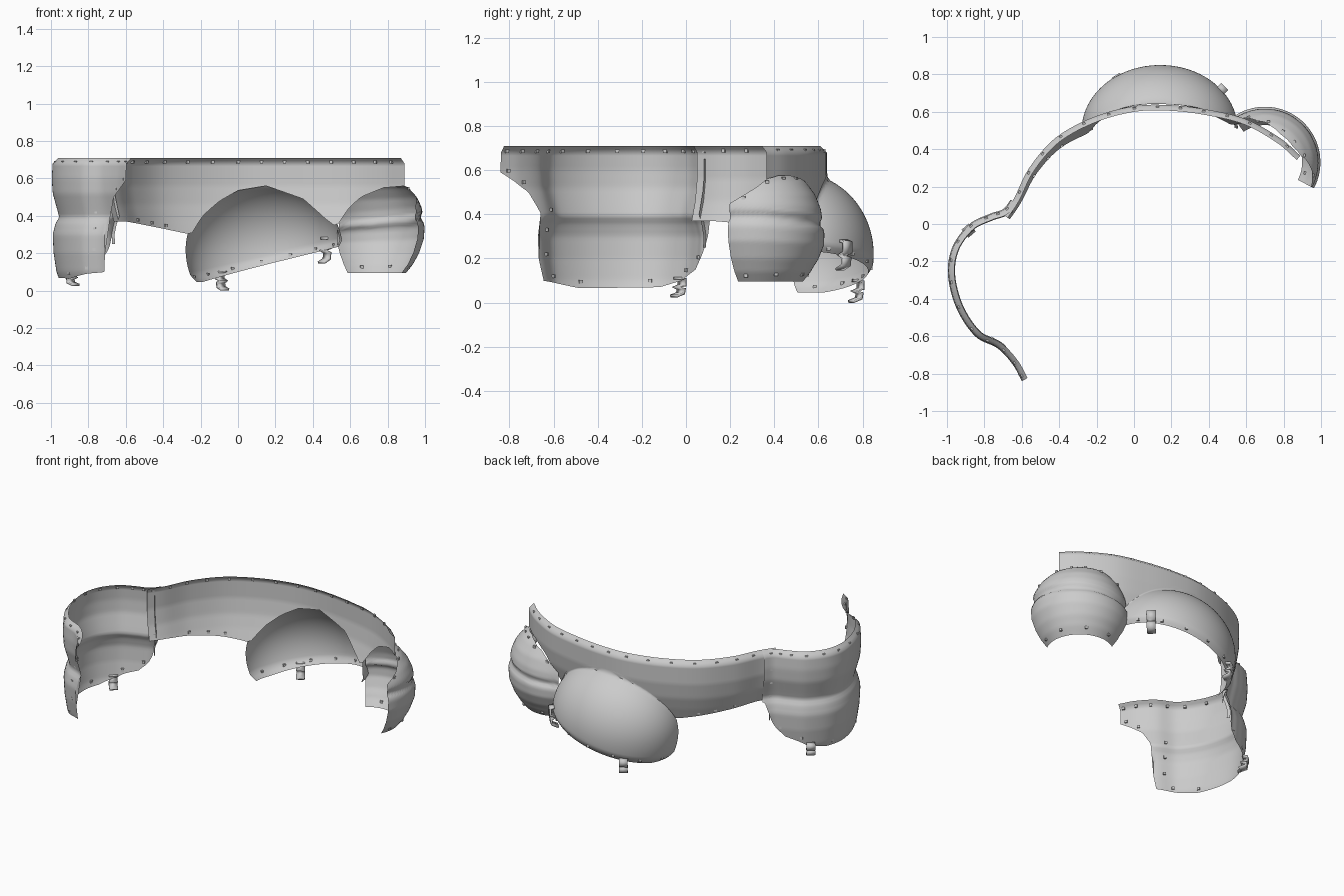
import bpy, bmesh, math
from mathutils import Vector

cube = bpy.data.objects.get("Cube")
if cube:
    bpy.data.objects.remove(cube)


def material(name, v):
    m = bpy.data.materials.new(name)
    m.use_nodes = True
    m.diffuse_color = (v, v, v, 1)
    m.node_tree.nodes["Principled BSDF"].inputs["Base Color"].default_value = (v, v, v, 1)
    return m


GREY = material("plain grey", 0.6)


def interp(table, x):
    if x <= table[0][0]:
        return table[0][1]
    for (a, u), (b, v) in zip(table, table[1:]):
        if x <= b:
            return u + (v - u) * (x - a) / (b - a)
    return table[-1][1]


def smooth_path(pts, steps=8):
    """Smooth plan curve: list of (point, unit normal to its left)."""
    p = [Vector(q) for q in pts]
    p = [2 * p[0] - p[1]] + p + [2 * p[-1] - p[-2]]
    out = []
    for i in range(1, len(p) - 2):
        a, b, c, d = p[i - 1:i + 3]
        for k in range(steps + (i == len(p) - 3)):
            t = k / steps
            out.append(0.5 * (2 * b + (c - a) * t + (2 * a - 5 * b + 4 * c - d) * t * t
                              + (3 * b - a - 3 * c + d) * t ** 3))
    res = []
    for i, q in enumerate(out):
        t = (out[min(i + 1, len(out) - 1)] - out[max(i - 1, 0)]).normalized()
        res.append((q, Vector((-t.y, t.x))))
    return res


def finish(name, bm, angle=50):
    me = bpy.data.meshes.new(name)
    bm.to_mesh(me)
    bm.free()
    me.materials.append(GREY)
    ob = bpy.data.objects.new(name, me)
    bpy.context.collection.objects.link(ob)
    bpy.ops.object.select_all(action='DESELECT')
    ob.select_set(True)
    bpy.context.view_layer.objects.active = ob
    bpy.ops.object.shade_smooth_by_angle(angle=math.radians(angle))
    return ob


def sheet(name, columns):
    """Skin a list of top-to-bottom point columns."""
    bm = bmesh.new()
    vs = [[bm.verts.new(p) for p in col] for col in columns]
    for a, b in zip(vs, vs[1:]):
        for j in range(len(a) - 1):
            bm.faces.new((a[j], b[j], b[j + 1], a[j + 1]))
    bmesh.ops.remove_doubles(bm, verts=bm.verts, dist=0.0004)
    return finish(name, bm)


TOP = 0.71
ROWS = [TOP - 0.015 * k for k in range(44)]

# Side panel: plan curve, lower edge by y, pinched section by height
side_path = smooth_path([(-.6, -.84), (-.65, -.75), (-.73, -.665), (-.85, -.6), (-.95, -.45),
                         (-.995, -.27), (-.97, -.12), (-.88, .0), (-.77, .055), (-.7, .08), (-.66, .13)])
side_edge = [(-.84, .59), (-.78, .55), (-.72, .5), (-.685, .41), (-.67, .1), (-.5, .065),
             (-.1, .07), (0, .1), (.06, .15), (.09, .25), (.12, .37)]
side_off = [(.06, -.04), (.1, -.025), (.2, -.01), (.3, -.005), (.36, -.02), (.39, -.04),
            (.43, -.03), (.52, -.005), (.6, 0), (.68, -.005), (.71, -.035)]

# Back wall: plan curve, lower edge by x, section by height
wall_path = smooth_path([(-.7, .05), (-.64, .14), (-.56, .3), (-.42, .46), (-.22, .57), (0, .63),
                         (.2, .635), (.4, .61), (.6, .56), (.78, .46), (.89, .365)])
wall_edge = [(-.64, .37), (-.28, .3), (-.2, .4), (-.1, .48), (0, .535), (.15, .56), (.35, .49),
             (.48, .38), (.54, .34), (.6, .44), (.66, .5), (.78, .55), (.9, .56)]
wall_off = [(.3, -.07), (.38, -.04), (.46, -.015), (.56, 0), (.68, 0), (.71, -.03)]
wall_line = [(q.x, q.y) for q, n in wall_path]


def panel(name, path, axis, edge, off):
    cols = []
    for q, n in path:
        low = interp(edge, q[axis])
        col = []
        for z in ROWS:
            z = max(z, low)
            p = q + n * interp(off, z)
            col.append((p.x, p.y, z))
        cols.append(col)
    return sheet(name, cols)


panel("side_panel", side_path, 1, side_edge, side_off)
panel("back_wall", wall_path, 0, wall_edge, wall_off)


# Large rear bulge: half dome with a slanted, slightly curled lower edge
def dome_point(deg, t):
    c, s = math.cos(math.radians(deg)), math.sin(math.radians(deg))
    low = max(.045, .05 + (.14 + .39 * c + .2) * .253)
    z = low + (.585 - low) * t
    if z > .22:
        r = math.sqrt(max(0, 1 - ((z - .22) / .37) ** 2))
    else:
        r = 1 - .09 * ((.22 - z) / .17) ** 2
    r -= .05 * max(0, 1 - (z - low) / .035)
    x, y = .14 + .42 * r * c, .5 + .35 * r * s
    return Vector((x, max(y, interp(wall_line, x) + interp(wall_off, z) + .004), z))


sheet("rear_bulge", [[dome_point(184 - 4 * i, 1 - (j / 28) ** 1.0) for j in range(29)]
                     for i in range(48)])

# Corner bulge: round cup with a groove and a tapering lower half
cup_top = [(-28, .45), (10, .56), (30, .575), (60, .575), (80, .56), (100, .53), (115, .47), (125, .42)]
cup_r = [(.09, .195), (.14, .235), (.2, .268), (.28, .295), (.345, .297), (.37, .29), (.378, .278),
         (.405, .278), (.415, .287), (.45, .28), (.5, .256), (.55, .212), (.575, .17)]


def cup_point(deg, t):
    top = interp(cup_top, deg)
    z = .095 + (top - .095) * t
    mid = max(0, 1 - abs(z - .36) / .2)
    r = interp(cup_r, z + .05 * mid * max(0, deg) / 120)
    a = math.radians(deg)
    return Vector((.7 + r * math.cos(a), .33 + r * math.sin(a), z))


sheet("corner_bulge", [[cup_point(125 - 4.5 * i, 1 - j / 40) for j in range(41)] for i in range(35)])


# Small boxes: rivets lying on the inner faces
def add_box(bm, centre, out, size):
    out = Vector((out.x, out.y, 0)).normalized()
    side = Vector((-out.y, out.x, 0))
    up = Vector((0, 0, 1))
    geom = bmesh.ops.create_cube(bm, size=1)["verts"]
    for v in geom:
        c = v.co.copy()
        v.co = centre + side * c.x * size[0] + out * c.y * size[1] + up * c.z * size[2]


def rivet_row(name, spots):
    bm = bmesh.new()
    for p, n in spots:
        add_box(bm, p, n, (.016, .01, .016))
    finish(name, bm, 30)


def on_panel(path, off, i, z):
    q, n = path[i]
    p = q + n * (interp(off, z) - .004)
    return Vector((p.x, p.y, z)), n


rivet_row("side_rivets",
          [on_panel(side_path, side_off, i, .685) for i in range(2, 78, 6)]
          + [on_panel(side_path, side_off, i, interp(side_edge, side_path[i][0].y) + .03)
             for i in (3, 9, 22, 30, 46, 58, 68)]
          + [on_panel(side_path, side_off, 19, z) for z in (.22, .33, .42)]
          + [on_panel(side_path, side_off, 74, z) for z in (.4, .5, .59)])
rivet_row("wall_rivets",
          [on_panel(wall_path, wall_off, i, .688) for i in range(10, 80, 5)]
          + [on_panel(wall_path, wall_off, i, interp(wall_edge, wall_path[i][0].x) + .02)
             for i in (15, 20, 24)])
dome_mid, cup_mid = Vector((.14, .5, 0)), Vector((.7, .33, 0))
rivet_row("bulge_rivets",
          [(p, p - dome_mid) for p in (dome_point(d, .05) for d in (165, 140, 115, 92, 70, 48, 25))]
          + [(p, p - cup_mid) for p in (cup_point(d, .07) for d in (100, 60, 20, -15))]
          + [(p, p - cup_mid) for p in (cup_point(d, .97) for d in (110, 85, 60, 35, 10, -15))])


# Bent hanging clips
def clip(name, x, y, z, out, height):
    out = Vector((out[0], out[1], 0)).normalized()
    side = Vector((-out.y, out.x, 0)) * .026
    prof = [(0, 1), (.03, .95), (.03, .6), (-.005, .5), (.025, .4), (.02, .15), (-.02, 0)]
    bm = bmesh.new()
    pairs = []
    for o, h in prof:
        c = Vector((x, y, z + h * height)) + out * o
        pairs.append((bm.verts.new(c - side), bm.verts.new(c + side)))
    for a, b in zip(pairs, pairs[1:]):
        bm.faces.new((a[0], a[1], b[1], b[0]))
    ob = finish(name, bm, 30)
    mod = ob.modifiers.new("thickness", 'SOLIDIFY')
    mod.thickness = .012
    mod.offset = 0


clip("side_clip", -.88, -.04, .03, (-.6, .7), .08)
clip("rear_clip", -.08, .765, .005, (-.5, .8), .095)
clip("corner_clip", .46, .71, .15, (.7, .7), .13)

# Folded flange along the seam between side panel and back wall
bm = bmesh.new()
rows = []
for z in [.25 + .05 * k for k in range(9)]:
    p, n = on_panel(side_path, side_off, 75, z)
    n3 = Vector((n.x, n.y, 0))
    rows.append((bm.verts.new(p), bm.verts.new(p - n3 * .02)))
for a, b in zip(rows, rows[1:]):
    bm.faces.new((a[0], a[1], b[1], b[0]))
finish("seam_flange", bm)
